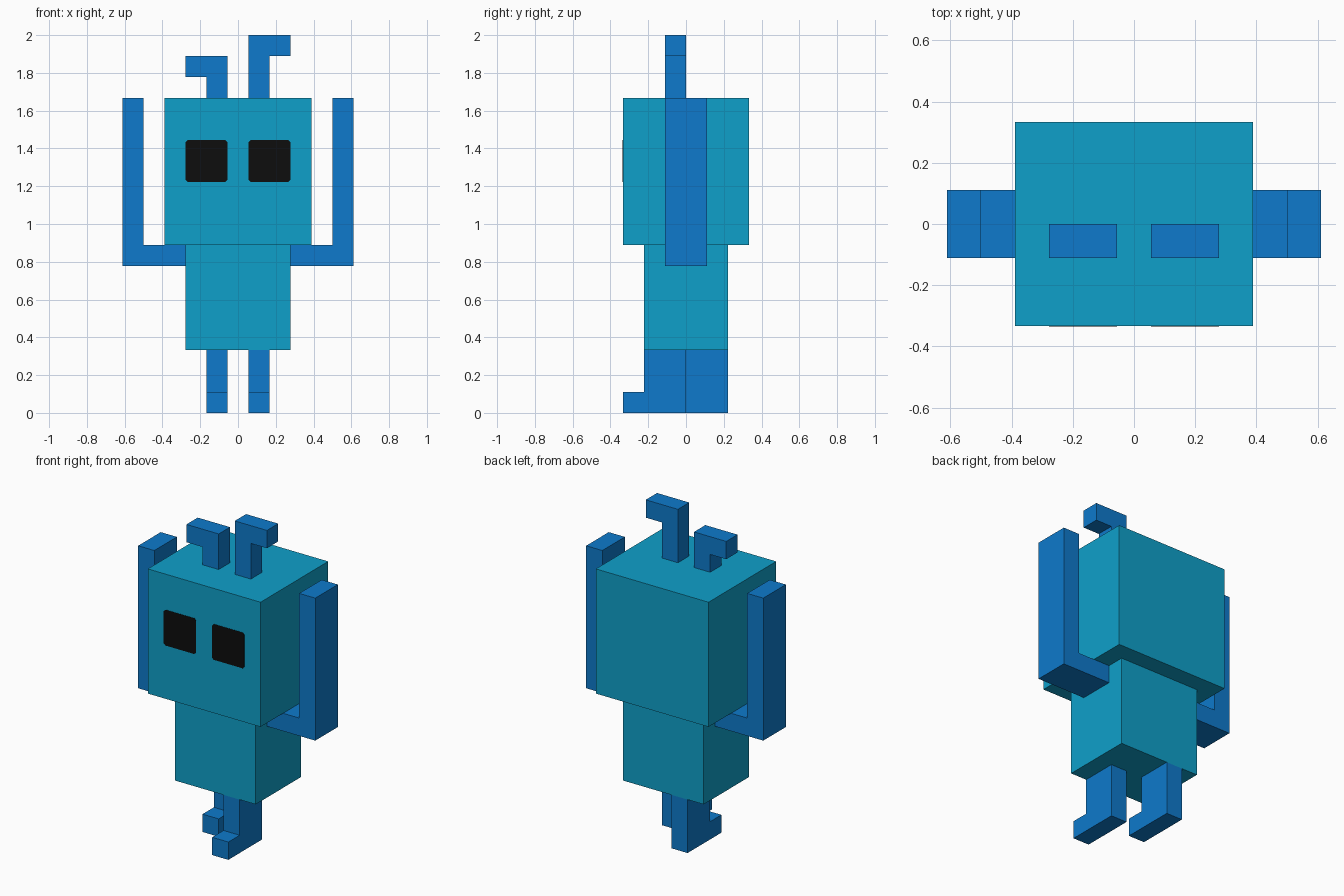
import bpy, bmesh
from mathutils import Vector

if "Cube" in bpy.data.objects:
    bpy.data.objects.remove(bpy.data.objects["Cube"])

U = 1 / 9  # the model sits on a grid of 18 units height


def material(name, rgb):
    m = bpy.data.materials.new(name)
    m.diffuse_color = (*rgb, 1)
    m.use_nodes = True
    m.node_tree.nodes["Principled BSDF"].inputs["Base Color"].default_value = m.diffuse_color
    return m


TEAL = material("teal", (0.0048, 0.352, 0.591))
BLUE = material("blue", (0.0044, 0.195, 0.604))
BLACK = material("black", (0.004, 0.004, 0.004))


def prism(name, outline, axis, lo, hi, mat):
    """Extrude an outline (grid units) along 'x' (outline is y,z) or 'y' (outline is x,z)."""
    bm = bmesh.new()
    place = (lambda a, b: (lo, a, b)) if axis == "x" else (lambda a, b: (a, lo, b))
    face = bm.faces.new([bm.verts.new(Vector(place(a, b)) * U) for a, b in outline])
    step = Vector((hi - lo, 0, 0) if axis == "x" else (0, hi - lo, 0)) * U
    ext = bmesh.ops.extrude_face_region(bm, geom=[face], use_keep_orig=True)
    bmesh.ops.translate(bm, vec=step, verts=[v for v in ext["geom"] if isinstance(v, bmesh.types.BMVert)])
    bmesh.ops.recalc_face_normals(bm, faces=bm.faces)
    me = bpy.data.meshes.new(name)
    bm.to_mesh(me)
    bm.free()
    me.materials.append(mat)
    ob = bpy.data.objects.new(name, me)
    bpy.context.collection.objects.link(ob)
    return ob


def rect(a0, a1, b0, b1):
    return [(a0, b0), (a1, b0), (a1, b1), (a0, b1)]


# Head and body
prism("head", rect(-3.5, 3.5, 8, 15), "y", -3, 3, TEAL)
prism("body", rect(-2.5, 2.5, 3, 8), "y", -2, 2, TEAL)

for side, s in (("left", -1), ("right", 1)):
    # Raised arm, bent at the elbow
    arm = [(2.5, 7), (5.5, 7), (5.5, 15), (4.5, 15), (4.5, 8), (2.5, 8)]
    prism(side + "_arm", [(s * x, z) for x, z in arm], "y", -1, 1, BLUE)

    # Antenna with outward tip, the right one is taller
    top = 18 if s > 0 else 17
    antenna = [(0.5, 15), (1.5, 15), (1.5, top - 1), (2.5, top - 1), (2.5, top), (0.5, top)]
    prism(side + "_antenna", [(s * x, z) for x, z in antenna], "y", -1, 0, BLUE)

    # Leg with toe, the right one steps forward
    y = -2 if s > 0 else 0
    leg = [(y - 1, 0), (y + 2, 0), (y + 2, 3), (y, 3), (y, 1), (y - 1, 1)]
    prism(side + "_leg", leg, "x", *sorted((s * 0.5, s * 1.5)), BLUE)

    # Eye plate with slightly clipped corners
    c = 0.1
    eye = [(0.5 + c, 11), (2.5 - c, 11), (2.5, 11 + c), (2.5, 13 - c),
           (2.5 - c, 13), (0.5 + c, 13), (0.5, 13 - c), (0.5, 11 + c)]
    prism(side + "_eye", [(s * x, z) for x, z in eye], "y", -3.02, -2.99, BLACK)
